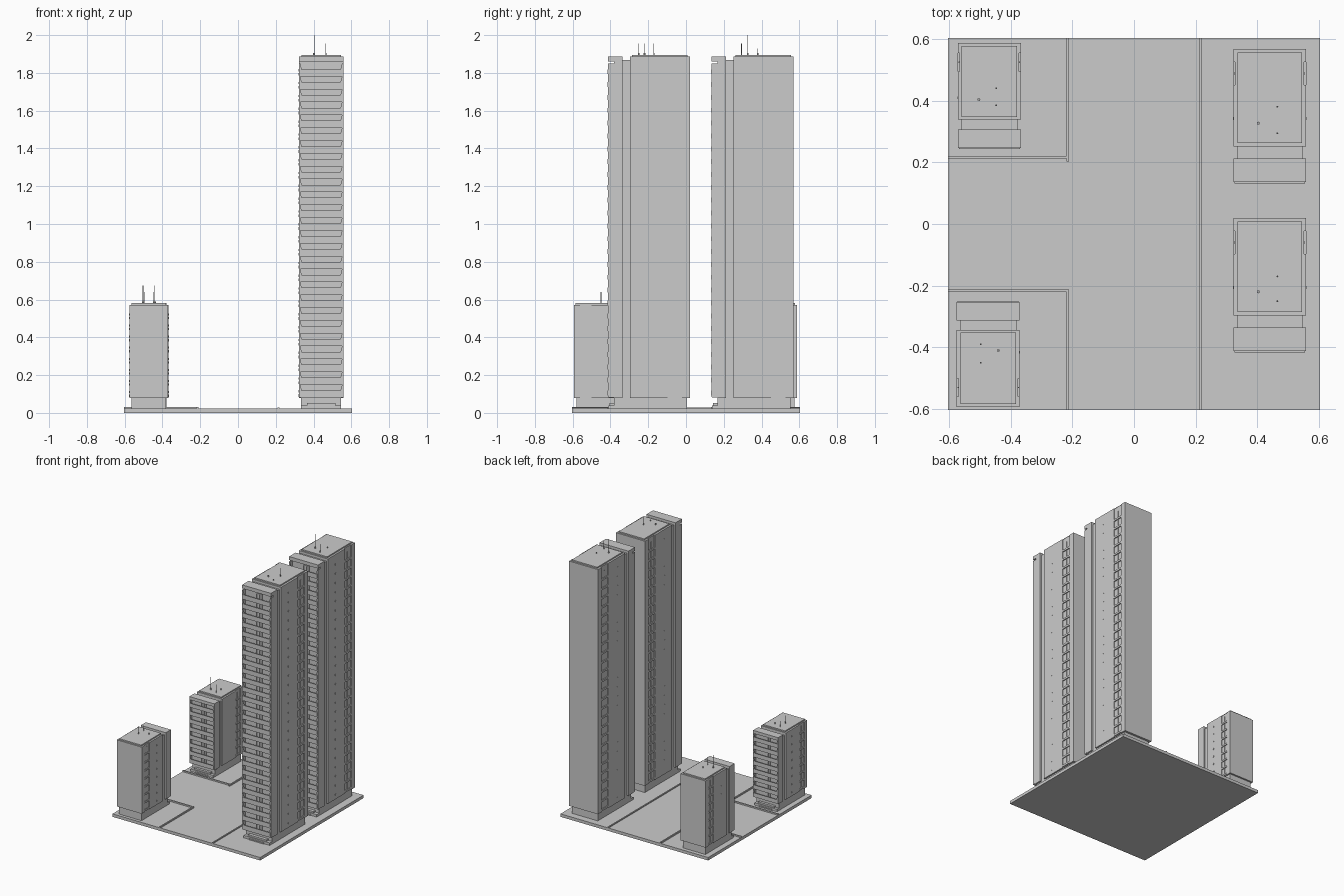
import bpy, bmesh, math
from mathutils import Matrix

if "Cube" in bpy.data.objects:
    bpy.data.objects.remove(bpy.data.objects["Cube"])


def finish(name, bm):
    bmesh.ops.recalc_face_normals(bm, faces=bm.faces)
    me = bpy.data.meshes.new(name)
    bm.to_mesh(me)
    bm.free()
    ob = bpy.data.objects.new(name, me)
    bpy.context.collection.objects.link(ob)
    return ob


def box(bm, x0, x1, y0, y1, z0, z1):
    m = Matrix.Translation(((x0 + x1) / 2, (y0 + y1) / 2, (z0 + z1) / 2))
    m = m @ Matrix.Diagonal((abs(x1 - x0), abs(y1 - y0), z1 - z0, 1))
    bmesh.ops.create_cube(bm, size=1, matrix=m)


def boxes(name, items):
    bm = bmesh.new()
    for b in items:
        box(bm, *b)
    return finish(name, bm)


def pole(bm, x, y, z0, z1, r):
    bmesh.ops.create_cone(bm, cap_ends=True, segments=8, radius1=r, radius2=r, depth=z1 - z0,
                          matrix=Matrix.Translation((x, y, (z0 + z1) / 2)))


def tower(name, cx, front, d, sx, sy, sz, floors, top, masts):
    """Local x is centred, local y runs from the balcony front (0) to the back (0.436)."""
    w, z0, pitch = 0.118, 0.083, 0.068 * sz

    def L(x0, x1, y0, y1, za, zb):
        return (cx + d * x0 * sx, cx + d * x1 * sx, front + d * y0 * sy, front + d * y1 * sy, za, zb)

    # podium with entrance block and step
    boxes(name + "_podium", [
        L(-w + .012, w - .012, .035, .42, .02, z0),
        L(-.075, .075, .012, .05, .02, .052),
        L(-w + .012, w - .012, .006, .05, .02, .04),
        L(-.058, .058, 0, .03, .02, .03)])

    # main blocks: balcony block core, recessed link, rear block with window channel
    boxes(name + "_body", [
        L(-w, w, .034, .08, .08, top),
        L(-w, w, .004, .04, top - .026 * sz, top),
        L(-w + .012, w - .012, .07, .13, .08, top - .018),
        L(-w, w, .12, .318, .08, top),
        L(-w + .006, w - .006, .31, .40, .08, top),
        L(-w, w, .394, .436, .08, top)])
    boxes(name + "_roof_slab", [L(-w + .014, w - .014, .13, .424, top - .002, top + .009)])

    # balcony fronts: one cut-out profile per floor, extruded in depth
    bm = bmesh.new()
    prof = [(-w, 0), (w, 0), (w, .068), (w - .008, .068), (w - .008, .063), (w - .016, .034),
            (-w + .016, .034), (-w + .008, .063), (-w + .008, .068), (-w, .068)]
    for i in range(floors):
        z = z0 + i * pitch
        vs = [bm.verts.new((cx + d * x * sx, front + d * .004 * sy, z + h * sz)) for x, h in prof]
        f = bm.faces.new(vs)
        r = bmesh.ops.extrude_face_region(bm, geom=[f])
        bmesh.ops.translate(bm, vec=(0, d * .005 * sy, 0),
                            verts=[v for v in r["geom"] if isinstance(v, bmesh.types.BMVert)])
    finish(name + "_balcony_fronts", bm)

    slabs, doors, sills = [], [], []
    for i in range(floors):
        z = z0 + i * pitch
        # floor slab, projecting lip and side cheeks
        slabs += [L(-w + .001, w - .001, .006, .036, z - .002, z + .007),
                  L(-w + .004, w - .004, 0, .006, z + .010 * sz, z + .036 * sz)]
        slabs += [L(s * (w - .007), s * w, .006, .036, z, z + pitch) for s in (-1, 1)]
        # balcony door frames and divider
        doors += [L(x, x + .004, .029, .035, z + .006, z + .06 * sz) for x in (-.022, .002, .022)]
        doors += [L(-.022, .026, .029, .035, z + .055 * sz, z + .06 * sz)]
        # sills in the side channel and small side windows
        for s in (-1, 1):
            sills += [L(s * (w - .008), s * (w + .001), .318, .394, z + .002, z + .016 * sz),
                      L(s * (w - .008), s * (w - .003), .353, .359, z + .016 * sz, z + pitch),
                      L(s * (w - .004), s * (w + .0015), .205, .215, z + .025 * sz, z + .037 * sz)]
    boxes(name + "_balcony_slabs", slabs)
    boxes(name + "_balcony_doors", doors)
    boxes(name + "_side_windows", sills)

    # roof masts
    bm = bmesh.new()
    for k, (x, y, h) in enumerate(masts):
        pole(bm, x, y, top, h, .0015)
        pole(bm, x, y, top, top + .018, .005 if k == 0 else .003)
    finish(name + "_roof_masts", bm)


# ground plate and kerbs
boxes("ground", [(-.603, .603, -.603, .603, 0, .022)])
boxes("kerbs", [
    (.210, .219, -.603, .603, .02, .029),
    (-.603, -.210, .212, .221, .02, .032), (-.219, -.210, .203, .603, .02, .032),
    (-.603, -.210, -.221, -.212, .02, .032), (-.219, -.210, -.603, -.212, .02, .032)])

# two tall towers on the right, two small ones on the left
tower("tall_front_tower", .440, -.416, 1, 1, 1, 1, 26, 1.887,
      [(.403, -.22, 1.955), (.465, -.17, 1.955), (.465, -.25, 1.955)])
tower("tall_back_tower", .440, .132, 1, 1, 1, 1, 26, 1.887,
      [(.403, .327, 2.0), (.465, .38, 1.93), (.465, .294, 1.955)])
tower("small_back_tower", -.469, .244, 1, .865, .787, .865, 8, .572,
      [(-.503, .403, .675), (-.447, .44, .64), (-.447, .385, .64)])
tower("small_front_tower", -.473, -.25, -1, .865, .787, .865, 8, .572,
      [(-.44, -.41, .675), (-.497, -.39, .62), (-.497, -.45, .64)])
